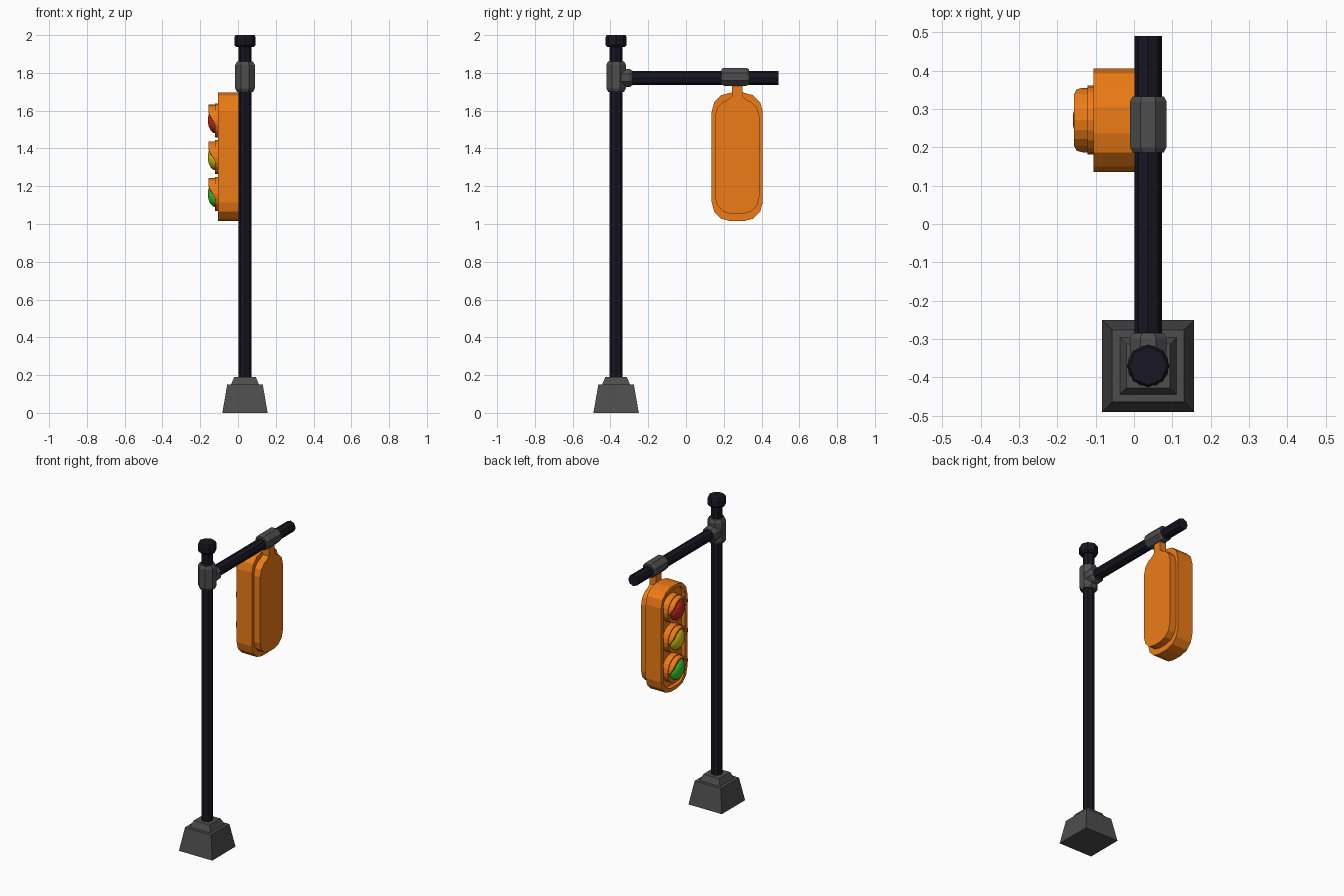
import bpy, bmesh, math
from mathutils import Vector

if "Cube" in bpy.data.objects:
    bpy.data.objects.remove(bpy.data.objects["Cube"])

PX, PY = 0.037, -0.37      # pole axis
LY = 0.271                 # lamp centre in y
ARM_Z = 1.773


def material(name, rgb):
    m = bpy.data.materials.new(name)
    m.diffuse_color = (*rgb, 1)
    m.use_nodes = True
    m.node_tree.nodes["Principled BSDF"].inputs["Base Color"].default_value = m.diffuse_color
    return m


NAVY = material("dark_navy", (0.009, 0.008, 0.016))
GREY = material("dark_grey", (0.075, 0.075, 0.075))
ORANGE = material("orange", (0.85, 0.2, 0.008))
LENSES = [("red", (0.62, 0.025, 0.015)), ("yellow", (0.7, 0.6, 0.005)),
          ("green", (0.05, 0.65, 0.03))]


def loft(name, rings, mat, cap=True, closed=False):
    """Skin a list of equal-length point rings."""
    bm = bmesh.new()
    loops = [[bm.verts.new(p) for p in ring] for ring in rings]
    pairs = list(zip(loops, loops[1:]))
    if closed:
        pairs.append((loops[-1], loops[0]))
    for a, b in pairs:
        for i in range(len(a)):
            j = (i + 1) % len(a)
            bm.faces.new((a[i], a[j], b[j], b[i]))
    if cap and not closed:
        bm.faces.new(loops[0])
        bm.faces.new(loops[-1])
    bmesh.ops.recalc_face_normals(bm, faces=bm.faces)
    me = bpy.data.meshes.new(name)
    bm.to_mesh(me)
    bm.free()
    me.materials.append(mat)
    ob = bpy.data.objects.new(name, me)
    bpy.context.collection.objects.link(ob)
    return ob


def turned(name, origin, axis, profile, mat, n=8, phase=0.0):
    """Solid with n sides around an axis; profile is (distance, radius)."""
    q = Vector((0, 0, 1)).rotation_difference(Vector(axis))
    rings = [[Vector(origin) + q @ Vector((
        r * math.cos(phase + math.tau * i / n),
        r * math.sin(phase + math.tau * i / n), t)) for i in range(n)]
        for t, r in profile]
    return loft(name, rings, mat)


def square(name, profile):
    return turned(name, (PX, PY, 0), (0, 0, 1),
                  [(z, h * math.sqrt(2)) for z, h in profile], GREY, 4, math.pi / 4)


def outline(x, hw, z0, z1, r):
    """Rounded rectangle in the yz plane, three segments per corner."""
    pts = []
    for k, (sy, zc) in enumerate([(1, z1 - r), (-1, z1 - r), (-1, z0 + r), (1, z0 + r)]):
        for s in range(4):
            a = math.radians(90 * k + 30 * s)
            pts.append((x, LY + sy * (hw - r) + r * math.cos(a), zc + r * math.sin(a)))
    return pts


# Base, pole and cap
square("base_block", [(0, 0.12), (0.15, 0.094)])
square("base_collar", [(0.15, 0.074), (0.19, 0.057)])
turned("pole", (PX, PY, 0), (0, 0, 1), [(0.18, 0.034), (1.95, 0.034)], NAVY)
turned("pole_cap", (PX, PY, 0), (0, 0, 1),
       [(1.937, 0.047), (1.948, 0.056), (1.988, 0.056), (2.0, 0.05)], NAVY)

# Arm and its clamps
P8 = math.pi / 8
turned("arm", (PX, PY, ARM_Z), (0, 1, 0), [(0, 0.036), (0.86, 0.036)], NAVY)
turned("pole_clamp", (PX, PY, 0), (0, 0, 1),
       [(1.7, 0.046), (1.718, 0.056), (1.842, 0.056), (1.86, 0.046)], GREY, 8, P8)
turned("arm_socket", (PX, PY, ARM_Z), (0, 1, 0),
       [(0.02, 0.052), (0.072, 0.052), (0.086, 0.042)], GREY, 8, P8)
turned("lamp_clamp", (PX, 0.26, 1.779), (0, 1, 0),
       [(-0.073, 0.044), (-0.06, 0.051), (0.06, 0.051), (0.073, 0.044)], GREY, 8, P8)

# Lamp housing with recessed front, back panel and hanger
Z0, Z1 = 1.015, 1.695
loft("lamp_housing", [outline(x, 0.135 - d, Z0 + d, Z1 - d, 0.1 - d)
                      for x, d in [(0.006, 0), (-0.105, 0), (-0.105, 0.024), (-0.08, 0.024)]],
     ORANGE)
loft("lamp_back_panel", [outline(x, 0.117, 1.053, 1.66, 0.088) for x in (0.0, 0.052)], ORANGE)
loft("lamp_hanger", [[(x, LY + s * w, z) for x, s in
                      ((0.008, -1), (0.008, 1), (0.052, 1), (0.052, -1))]
                     for z, w in ((1.65, 0.06), (1.675, 0.028), (1.745, 0.028))], ORANGE)


def visor_front(a):
    """Front edge of the hood: long over the top, short underneath."""
    t = min(max((math.degrees(abs(a)) - 65) / 40, 0), 1)
    return -0.156 + 0.036 * t


# Three lights, each with a mounting ring, hood and domed lens
N = 20
for k, (colour, rgb) in enumerate(LENSES):
    c = (0, LY, 1.549 - 0.195 * k)
    turned(colour + "_ring", c, (-1, 0, 0), [(0.07, 0.09), (0.121, 0.09)], ORANGE, N)
    rings = []
    for i in range(N):
        a = math.tau * i / N - math.pi
        s, co, xf = math.sin(a), math.cos(a), visor_front(a)
        rings.append([(x, c[1] + r * s, c[2] + r * co) for x, r in
                      ((-0.1, 0.084), (xf, 0.084), (xf, 0.07), (-0.1, 0.07))])
    loft(colour + "_hood", rings, ORANGE, closed=True)
    dome = [(0.115, 0.07)] + [(0.118 + 0.042 * math.sin(t), 0.07 * math.cos(t))
                              for t in (0, 0.35, 0.7, 1.05, 1.4)]
    lens = turned(colour + "_lens", c, (-1, 0, 0), dome, material(colour, rgb), N)
    bpy.context.view_layer.objects.active = lens
    bpy.ops.object.select_all(action='DESELECT')
    lens.select_set(True)
    bpy.ops.object.shade_smooth_by_angle()
